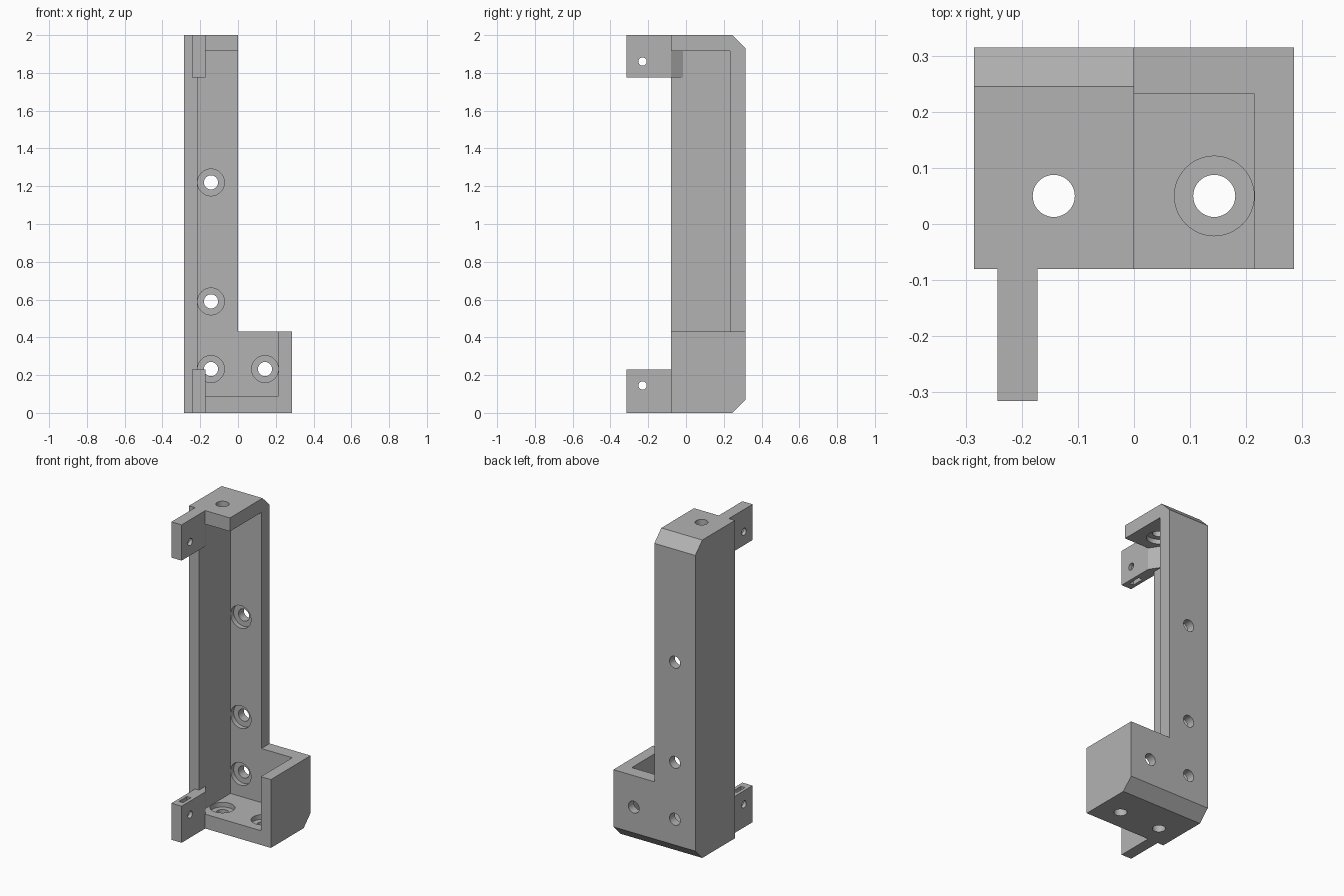
import bpy
import bmesh
from mathutils import Matrix, Vector
from math import pi

if "Cube" in bpy.data.objects:
    bpy.data.objects.remove(bpy.data.objects["Cube"], do_unlink=True)

grey = bpy.data.materials.new("matte grey")
grey.use_nodes = True
grey.diffuse_color = (0.45, 0.45, 0.45, 1)
grey.node_tree.nodes["Principled BSDF"].inputs["Base Color"].default_value = grey.diffuse_color


def add_object(name, bm):
    bmesh.ops.recalc_face_normals(bm, faces=bm.faces)
    mesh = bpy.data.meshes.new(name)
    bm.to_mesh(mesh)
    bm.free()
    mesh.materials.append(grey)
    obj = bpy.data.objects.new(name, mesh)
    bpy.context.collection.objects.link(obj)
    return obj


def prism(name, points, step):
    """Extrude a closed outline of 3D points by a step vector."""
    bm = bmesh.new()
    face = bm.faces.new([bm.verts.new(p) for p in points])
    top = bmesh.ops.extrude_face_region(bm, geom=[face])["geom"]
    bmesh.ops.translate(bm, vec=step, verts=[v for v in top if isinstance(v, bmesh.types.BMVert)])
    return add_object(name, bm)


def box(name, low, high):
    (x, y, z), (a, b, c) = low, high
    return prism(name, [(x, y, z), (a, y, z), (a, b, z), (x, b, z)], (0, 0, c - z))


def rod(name, centre, radius, length, axis):
    turn = {"X": Matrix.Rotation(pi / 2, 4, "Y"),
            "Y": Matrix.Rotation(pi / 2, 4, "X"), "Z": Matrix()}[axis]
    bm = bmesh.new()
    bmesh.ops.create_cone(bm, cap_ends=True, segments=48, radius1=radius, radius2=radius,
                          depth=length, matrix=Matrix.Translation(Vector(centre)) @ turn)
    return add_object(name, bm)


def combine(target, tool, operation="DIFFERENCE"):
    """Apply a boolean and discard the tool object."""
    tool.hide_render = True
    mod = target.modifiers.new("boolean", "BOOLEAN")
    mod.operation, mod.solver, mod.object = operation, "EXACT", tool
    graph = bpy.context.evaluated_depsgraph_get()
    mesh = bpy.data.meshes.new_from_object(target.evaluated_get(graph))
    target.modifiers.clear()
    target.data = mesh
    bpy.data.objects.remove(tool, do_unlink=True)


# Overall extents and inner wall positions
HALF, FRONT, BACK, TOP, STEP = 0.285, -0.08, 0.315, 2.0, 0.43
INNER_X, INNER_BACK, FLOOR, CEILING = 0.215, 0.232, 0.09, 1.915
CHAMFER = 0.07

# Housing with chamfered back edges, cut down to an L shape
side = [(FRONT, 0), (BACK - CHAMFER, 0), (BACK, CHAMFER),
        (BACK, TOP - CHAMFER), (BACK - CHAMFER, TOP), (FRONT, TOP)]
housing = prism("housing", [(-HALF, y, z) for y, z in side], (2 * HALF, 0, 0))
combine(housing, box("step_cutter", (0, -1, STEP), (1, 1, 3)))
combine(housing, box("cavity_cutter", (-INNER_X, -1, FLOOR), (INNER_X, INNER_BACK, CEILING)))

# Mounting tabs, each with a tapered root, a cross hole and a nut slot
tab_plan = [(-0.243, -0.315), (-0.172, -0.315), (-0.172, FRONT), (-0.235, 0.015), (-0.243, 0.015)]
for low, high, hole_z, mouth in ((0, 0.23, 0.145, 0.25), (1.775, TOP, 1.86, 1.755)):
    tab = prism("mounting_tab", [(x, y, low) for x, y in tab_plan], (0, 0, high - low))
    combine(tab, rod("tab_hole", (-0.2, -0.23, hole_z), 0.022, 0.3, "X"))
    deep = hole_z + (0.04 if mouth < hole_z else -0.04)
    combine(tab, box("nut_slot", (-0.222, -0.27, min(mouth, deep)), (-0.194, -0.19, max(mouth, deep))))
    combine(housing, tab, "UNION")

# Counterbored screw holes through the back wall, floor and ceiling
HOLE, BORE, DEPTH = 0.0375, 0.071, 0.06
for x, z in ((-0.143, 1.22), (-0.143, 0.59), (-0.143, 0.232), (0.143, 0.232)):
    combine(housing, rod("back_hole", (x, BACK, z), HOLE, 0.4, "Y"))
    combine(housing, rod("back_bore", (x, INNER_BACK, z), BORE, DEPTH, "Y"))
for x, z in ((-0.143, FLOOR), (0.143, FLOOR), (-0.143, CEILING)):
    combine(housing, rod("end_hole", (x, 0.05, z), HOLE, 0.4, "Z"))
    combine(housing, rod("end_bore", (x, 0.05, z), BORE, DEPTH, "Z"))

# Smooth the round holes while keeping the edges crisp
bpy.ops.object.select_all(action="DESELECT")
housing.select_set(True)
bpy.context.view_layer.objects.active = housing
bpy.ops.object.shade_smooth_by_angle(angle=pi / 6)
